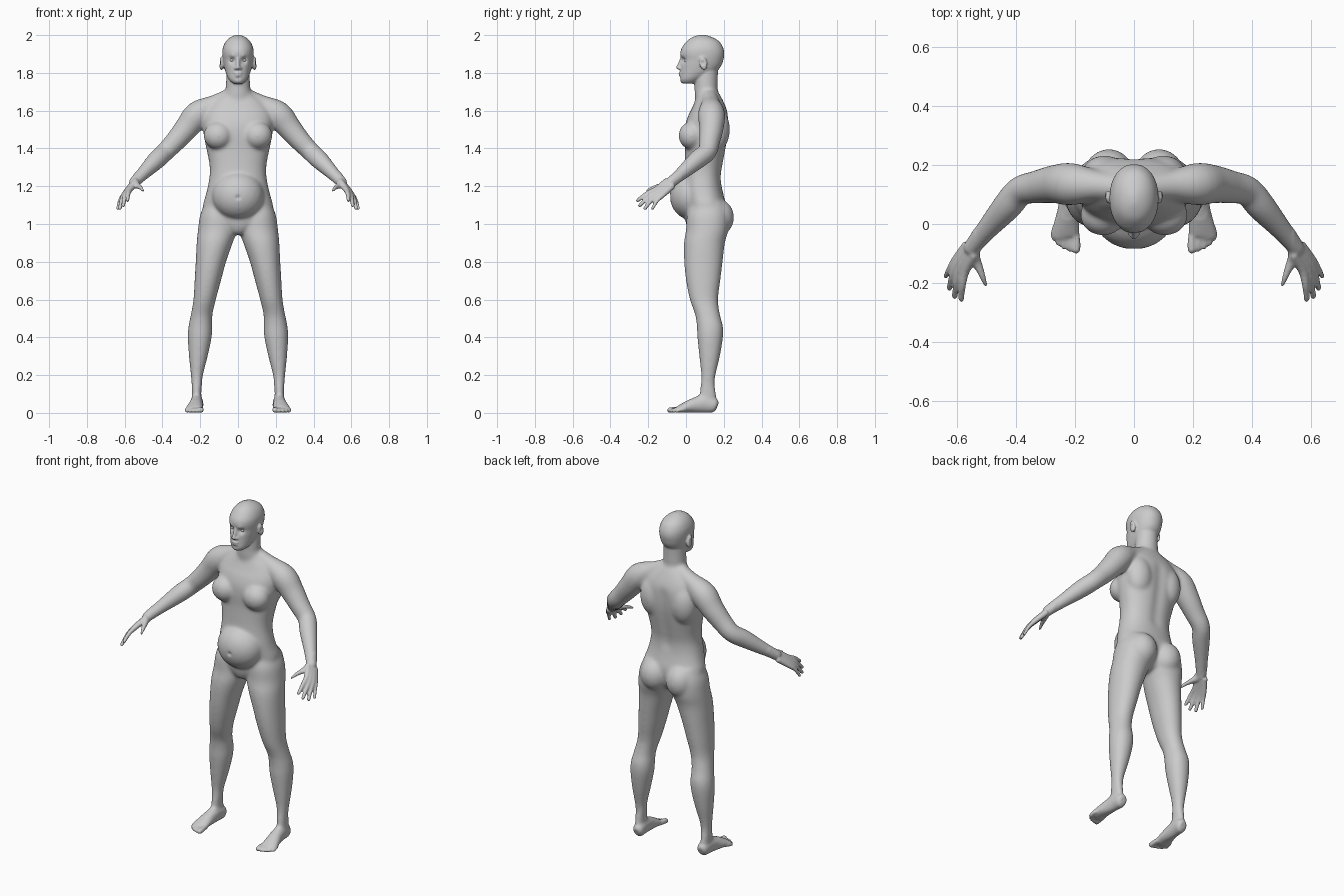
import bpy, bmesh, math
from mathutils import Vector, Matrix

bm = bmesh.new()
N = 32


def dense(rows, k=4):
    """Catmull-Rom resampling of rows of numbers."""
    out = []
    for i in range(len(rows) - 1):
        p0, p1, p2 = rows[max(i - 1, 0)], rows[i], rows[i + 1]
        p3 = rows[min(i + 2, len(rows) - 1)]
        for j in range(k):
            t = j / k
            out.append([0.5 * (2 * b + (c - a) * t + (2 * a - 5 * b + 4 * c - d) * t * t
                               + (3 * b - a - 3 * c + d) * t ** 3)
                        for a, b, c, d in zip(p0, p1, p2, p3)])
    return out + [list(rows[-1])]


def skin(rings):
    """Closed surface through a list of rings of points."""
    vs = [[bm.verts.new(p) for p in r] for r in rings]
    for a, b in zip(vs, vs[1:]):
        for i in range(N):
            j = (i + 1) % N
            bm.faces.new((a[i], a[j], b[j], b[i]))
    bm.faces.new(vs[0][::-1])
    bm.faces.new(vs[-1])


def unit_ring(e=2.0):
    ring = []
    for i in range(N):
        c, s = math.cos(math.tau * i / N), math.sin(math.tau * i / N)
        ring.append((math.copysign(abs(c) ** (2 / e), c), math.copysign(abs(s) ** (2 / e), s)))
    return ring


def column(rows, e=2.0):
    """Horizontal sections: z, x0, x1, y0, y1."""
    skin([[((x0 + x1) / 2 + c * (x1 - x0) / 2, (y0 + y1) / 2 + s * (y1 - y0) / 2, z)
           for c, s in unit_ring(e)] for z, x0, x1, y0, y1 in dense(rows)])


def core(rows, e=2.0):
    """Centred column: z, half width, y front, y back."""
    column([(z, -h, h, f, b) for z, h, f, b in rows], e)


def ball(c, r, tilt=0.0):
    bmesh.ops.create_icosphere(bm, subdivisions=3, radius=1, matrix=Matrix.Translation(c)
                               @ Matrix.Rotation(tilt, 4, 'X') @ Matrix.Diagonal((*r, 1)))


def tube(rows):
    """Sections along a path: x, y, z, sideways radius, upward radius."""
    d = dense(rows)
    rings = []
    for i, (x, y, z, a, b) in enumerate(d):
        t = (Vector(d[min(i + 1, len(d) - 1)][:3]) - Vector(d[max(i - 1, 0)][:3])).normalized()
        u = Vector((0, 0, 1)).cross(t).normalized()
        v = t.cross(u)
        rings.append([Vector((x, y, z)) + u * a * c + v * b * s for c, s in unit_ring()])
    skin(rings)
    x, y, z, a, b = rows[-1]
    ball((x, y, z), (a, min(a, b), b))


# torso
core([(.945, .03, .03, .13), (.96, .06, .015, .17), (1.0, .12, .0, .195), (1.05, .178, -.003, .21),
      (1.1, .186, .0, .212), (1.15, .172, -.01, .2), (1.2, .16, -.015, .19), (1.26, .15, -.012, .188),
      (1.32, .152, -.008, .198), (1.4, .168, -.005, .213), (1.46, .18, -.008, .222),
      (1.52, .186, -.005, .226), (1.57, .185, .01, .225), (1.61, .17, .03, .215),
      (1.645, .14, .045, .2), (1.675, .1, .055, .185), (1.7, .07, .055, .17)], 2.3)
ball((0, .03, 1.15), (.138, .117, .13))            # belly
ball((.105, .03, 1.468), (.078, .07, .075))        # breast
ball((.1, .16, 1.5), (.08, .073, .12))             # shoulder blade
ball((.085, .165, 1.035), (.086, .09, .1))         # buttock

# neck and head
core([(1.64, .078, .05, .18), (1.69, .071, .045, .17), (1.72, .065, .045, .168),
      (1.77, .062, .045, .168), (1.83, .06, .05, .17)])
core([(1.743, .025, -.018, .05), (1.752, .038, -.028, .065), (1.768, .051, -.032, .09),
      (1.79, .061, -.031, .13), (1.81, .068, -.03, .165), (1.84, .075, -.028, .188),
      (1.87, .08, -.024, .198), (1.9, .083, -.03, .203), (1.93, .081, -.024, .198),
      (1.96, .069, -.003, .182), (1.98, .052, .018, .157), (1.993, .032, .044, .127),
      (2.001, .01, .07, .1)], 2.15)
tube([(0, -.022, 1.88, .008, .008), (0, -.033, 1.85, .009, .009), (0, -.042, 1.829, .011, .011)])
ball((.012, -.032, 1.824), (.009, .011, .008))     # nostril
ball((0, -.026, 1.799), (.024, .014, .0065))       # upper lip
ball((0, -.026, 1.785), (.021, .014, .0065))       # lower lip
ball((.088, .092, 1.85), (.012, .021, .037), .2)   # ear

# shoulder and arm
tube([(x, y, z, r, r) for x, y, z, r in [
    (.04, .12, 1.675, .045), (.12, .13, 1.635, .05), (.21, .135, 1.582, .072), (.27, .135, 1.51, .065),
    (.33, .125, 1.44, .056), (.385, .112, 1.383, .051), (.43, .06, 1.34, .05),
    (.5, -.02, 1.27, .037), (.548, -.08, 1.22, .029)]])

# hand: each finger runs wrist, knuckle, joint, tip
palm, spread = Vector((.55, -.085, 1.215)), Vector((-.033, -.035, .03))
fingers = [((.570, -.155, 1.185), (.585, -.255, 1.125)), ((.586, -.15, 1.172), (.607, -.245, 1.098)),
           ((.598, -.138, 1.162), (.625, -.217, 1.083)), ((.604, -.12, 1.155), (.637, -.177, 1.083))]
for i, (knuckle, tip) in enumerate(fingers):
    start = palm + spread * (.4 - .27 * i)
    mid = (Vector(knuckle) + Vector(tip)) / 2 + Vector((.004, -.004, .005))
    size = 1 if i < 3 else .88
    tube([(*p, r * size, r * size) for p, r in
          [(start, .02), (knuckle, .0155), (mid, .0122), (tip, .0098)]])
tube([(.545, -.095, 1.21, .02, .02), (.527, -.14, 1.2, .017, .017),
      (.513, -.178, 1.19, .0135, .0135), (.502, -.207, 1.176, .0105, .0105)])

# leg
column([(.04, .193, .242, .075, .16), (.1, .194, .245, .072, .16), (.15, .19, .246, .077, .153),
        (.2, .185, .25, .08, .157), (.3, .16, .26, .07, .18), (.4, .139, .266, .06, .196),
        (.46, .136, .262, .057, .196), (.52, .135, .25, .048, .18), (.6, .117, .236, .02, .17),
        (.7, .09, .23, .0, .182), (.8, .063, .224, -.01, .194), (.9, .028, .219, -.011, .206),
        (.97, .005, .212, .0, .225), (1.05, .01, .2, .005, .225), (1.12, .03, .17, .03, .2)], 2.1)

# foot and toes
tube([(.215, .166, .035, .018, .02), (.215, .15, .04, .031, .039), (.218, .1, .05, .033, .049),
      (.222, .05, .042, .036, .042), (.228, 0, .03, .043, .029), (.232, -.035, .02, .046, .02),
      (.232, -.045, .017, .042, .015)])
toe_tips = [(.196, -.086), (.217, -.084), (.237, -.076), (.255, -.064), (.27, -.047)]
for i, (x, y) in enumerate(toe_tips):
    r = .0145 if i == 0 else .0105
    tube([(.2 + .015 * i, -.025 + .006 * i, .02, r, r), (x, y + .025, .018, r, r), (x, y, r, r, r)])

# mirror all parts and fuse them into one skin
body = bpy.data.objects.new("body", bpy.data.meshes.new("body"))
bpy.context.collection.objects.link(body)
bm.to_mesh(body.data)
bm.free()
body.modifiers.new("mirror", 'MIRROR').use_mirror_merge = False
fuse = body.modifiers.new("fuse", 'REMESH')
fuse.mode, fuse.voxel_size = 'VOXEL', .0055
skin_mesh = bpy.data.meshes.new_from_object(body.evaluated_get(bpy.context.evaluated_depsgraph_get()))
body.modifiers.clear()
body.data = skin_mesh

# soften: strongly on the trunk and limbs, lightly on face, hands and feet
bm = bmesh.new()
bm.from_mesh(skin_mesh)


def soften(verts, times):
    for _ in range(times):
        bmesh.ops.smooth_vert(bm, verts=verts, factor=.5, use_axis_x=True, use_axis_y=True, use_axis_z=True)


soften([v for v in bm.verts if .07 < v.co.z < 1.73 and abs(v.co.x) < .54], 22)
soften(bm.verts[:], 2)


def push(c, r, move):
    """Soft sculpting stroke, on both sides."""
    for s in ((1, -1) if c[0] else (1,)):
        c2, m = Vector((c[0] * s, c[1], c[2])), Vector((move[0] * s, move[1], move[2]))
        for v in bm.verts:
            d = (v.co - c2).length_squared / (r * r)
            if d < 6:
                v.co += m * math.exp(-d)


push((.031, -.016, 1.867), .016, (0, .013, 0))      # eye socket
push((.03, -.022, 1.888), .013, (0, -.004, 0))      # brow
push((.102, .088, 1.853), .013, (-.008, 0, 0))      # ear hollow
push((0, -.034, 1.772), .01, (0, .004, 0))          # below the lip
push((0, -.086, 1.14), .012, (0, .008, 0))          # navel
for k in range(8):                                  # spine groove
    push((0, .2 + .003 * k, 1.24 + .045 * k), .035, (0, -.006, 0))
bm.to_mesh(skin_mesh)
bm.free()
skin_mesh.shade_smooth()

# eyes
for side, s in (("left", 1), ("right", -1)):
    bpy.ops.mesh.primitive_uv_sphere_add(segments=20, ring_count=12, radius=1, location=(.031 * s, .004, 1.867))
    eye = bpy.context.object
    eye.name = side + "_eye"
    eye.scale = (.014, .013, .010)
    eye.data.shade_smooth()
